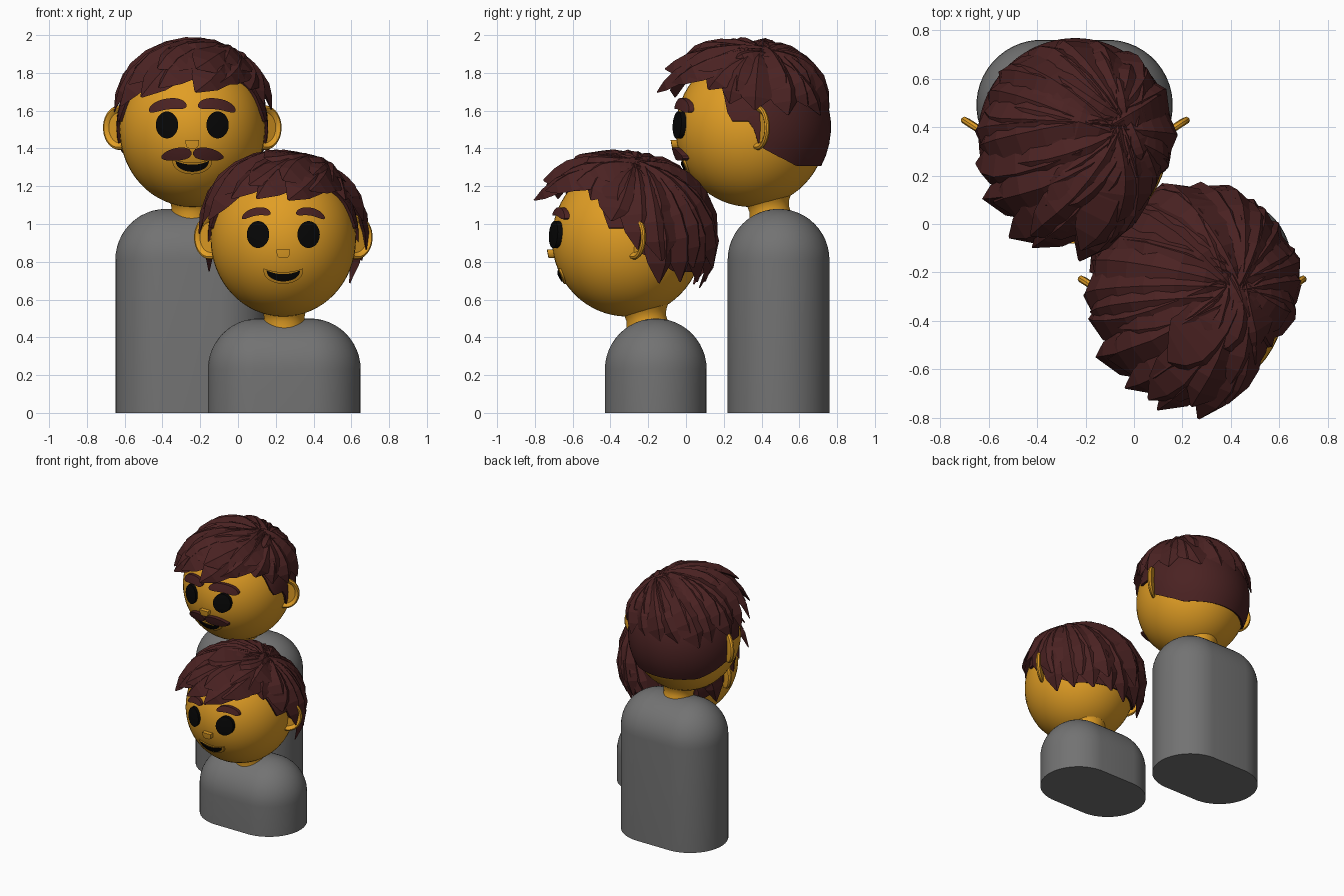
import bpy, bmesh, math, random
from mathutils import Vector, Matrix

if "Cube" in bpy.data.objects:
    bpy.data.objects.remove(bpy.data.objects["Cube"])

random.seed(11)
R = Vector((0.385, 0.40, 0.41))          # head radii


def material(name, rgb):
    m = bpy.data.materials.new(name)
    m.diffuse_color = (*rgb, 1)
    m.use_nodes = True
    m.node_tree.nodes["Principled BSDF"].inputs["Base Color"].default_value = m.diffuse_color
    return m


SKIN = material("golden skin", (0.75, 0.34, 0.018))
HAIR = material("dark brown hair", (0.069, 0.016, 0.016))
GREY = material("grey body", (0.17, 0.17, 0.17))
BLACK = material("black", (0.002, 0.002, 0.002))


def finish(name, bm, mat, smooth=40):
    bmesh.ops.recalc_face_normals(bm, faces=bm.faces)
    me = bpy.data.meshes.new(name)
    bm.to_mesh(me)
    bm.free()
    me.materials.append(mat)
    if smooth:
        me.shade_smooth()
        me.set_sharp_from_angle(angle=math.radians(smooth))
    ob = bpy.data.objects.new(name, me)
    bpy.context.collection.objects.link(ob)
    return ob


def skin_rings(bm, rings, caps=True):
    """Join closed rings of points with quads."""
    vs = [[bm.verts.new(p) for p in ring] for ring in rings]
    n = len(vs[0])
    for a, b in zip(vs, vs[1:]):
        for i in range(n):
            bm.faces.new((a[i], a[(i + 1) % n], b[(i + 1) % n], b[i]))
    if caps:
        bm.faces.new(vs[0])
        bm.faces.new(vs[-1])


def lathe(name, profile, matrix, mat, split=0.0, n=48):
    """Revolve (radius, height); split pulls the two halves apart along x."""
    bm = bmesh.new()
    angles = [(i + 0.5) * math.tau / n for i in range(n)]
    skin_rings(bm, [[matrix @ Vector((r * math.cos(a) + math.copysign(split, math.cos(a)),
                                      r * math.sin(a), h)) for a in angles] for r, h in profile])
    return finish(name, bm, mat)


def ellipsoid(name, centre, radii, mat):
    bm = bmesh.new()
    bmesh.ops.create_uvsphere(bm, u_segments=48, v_segments=32, radius=1,
                              matrix=Matrix.Translation(centre) @ Matrix.Diagonal((*radii, 1)))
    return finish(name, bm, mat)


def plate(name, centre, cols, depth, mat):
    """Raised face detail: columns (x, top, bottom) laid on the head surface."""
    bm = bmesh.new()
    grid = []
    for x, top, bot in cols:
        col = []
        for j in range(5):
            z = top + (bot - top) * j / 4
            y = -R.y * math.sqrt(1 - (x / R.x) ** 2 - (z / R.z) ** 2) + 0.008
            col.append(bm.verts.new(centre + Vector((x, y, z))))
        grid.append(col)
    for a, b in zip(grid, grid[1:]):
        for j in range(4):
            bm.faces.new((a[j], a[j + 1], b[j + 1], b[j]))
    ext = bmesh.ops.extrude_face_region(bm, geom=bm.faces[:])["geom"]
    bmesh.ops.translate(bm, vec=(0, -depth - 0.008, 0),
                        verts=[v for v in ext if isinstance(v, bmesh.types.BMVert)])
    return finish(name, bm, mat)


def table(points, x):
    for (x0, y0), (x1, y1) in zip(points, points[1:]):
        if x <= x1:
            return y0 + (y1 - y0) * (x - x0) / (x1 - x0)
    return points[-1][1]


def direction(az, el):
    a, e = math.radians(az), math.radians(el)
    return Vector((math.cos(e) * math.sin(a), -math.cos(e) * math.cos(a), math.sin(e)))


def on_head(centre, d, lift):
    return centre + Vector((d.x * R.x, d.y * R.y, d.z * R.z)) * (1 + lift)


def clump(bm, centre, root, mid, tip, lifts, width, thick):
    """Tapered, ridged lock of hair swept over the head."""
    n = 7

    def at(t):
        k = ((1 - t) ** 2, 2 * t * (1 - t), t * t)
        d = (root * k[0] + mid * k[1] + tip * k[2]).normalized()
        return d, on_head(centre, d, sum(a * b for a, b in zip(k, lifts)))
    ridge = random.uniform(-0.45, 0.45)
    rings = []
    for i in range(n + 1):
        t = i / n
        d, p = at(t)
        along = (at(t + 0.02)[1] - at(t - 0.02)[1]).normalized()
        side = along.cross(d).normalized()
        up = side.cross(along)
        w = width * table([(0, 0.4), (0.4, 0.9), (0.72, 1), (0.87, 0.7), (1, 0.06)], t)
        h = thick * table([(0, 0.6), (0.75, 1), (1, 0.1)], t)
        rings.append([p - side * w - up * h * 0.8, p + side * w * ridge + up * h,
                      p + side * w - up * h * 0.8, p - up * h])
    skin_rings(bm, rings)


CROWN = Vector((0.45, 0.12, 0.9)).normalized()


def hair(who, centre, line, tips, tip_lift, mid_lift):
    # close-cropped under-layer with a shaped hairline
    bm = bmesh.new()
    rings = []
    for k in range(1, 16):
        t = min(k / 14, 1)
        ring = []
        for az in range(-180, 180, 4):
            d = direction(az, 90 - (90 - table(line, abs(az))) * t)
            ring.append(on_head(centre, d, -0.03 if k == 15 else 0.04 + 0.07 * (1 - t)))
        rings.append(ring)
    skin_rings(bm, rings)
    finish(who + "_hair_base", bm, HAIR, 50)
    # layers of broad locks radiating from the crown, fringe combed sideways
    bm = bmesh.new()
    for count, rise, extra, width in ((19, 0, 0, 0.105), (13, 11, 0.025, 0.12), (8, 30, 0.03, 0.14)):
        for i in range(count):
            az = -180 + 360 * (i + 0.5) / count + random.uniform(-4, 4)
            tip = direction(az, table(tips, az) + rise + random.uniform(-3, 4))
            if -80 < az < 30:
                sweep = direction(az + 45, 35) * 0.75
            else:
                sweep = Vector((-0.3 if az < 0 and az > -120 else 0, 0, 0.2))
            mid = (CROWN + tip + sweep).normalized()
            jig = Vector((random.uniform(-.12, .12), random.uniform(-.12, .12), 0))
            tl = table(tip_lift, az) * (1 if rise < 20 else 0.7)
            clump(bm, centre, (CROWN + jig).normalized(), mid, tip,
                  (mid_lift - 0.05, mid_lift, tl + extra + random.uniform(-.02, .03)),
                  width * random.uniform(0.85, 1.15), 0.03)
    finish(who + "_hair_locks", bm, HAIR, 0)


def figure(who, bx, by, top, centre, brow):
    # body with domed shoulders
    arc = [(0.27 * math.cos(a), top - 0.27 + 0.27 * math.sin(a))
           for a in [math.radians(89.7 * i / 12) for i in range(13)]]
    lathe(who + "_body", [(0.27, 0)] + arc, Matrix.Translation((bx, by, 0)), GREY, 0.135)
    # neck, leaning forward
    lathe(who + "_neck", [(0.10, -0.05), (0.112, -0.035), (0.106, 0), (0.112, 0.03), (0.13, 0.065),
                          (0.155, 0.09), (0.1, 0.11)],
          Matrix.Translation((bx, by - 0.05, top)) @ Matrix.Rotation(math.radians(9), 4, 'X'), SKIN)
    # head and nose
    ellipsoid(who + "_head", centre, R, SKIN)
    plate(who + "_nose", centre, [(0.036 * u, -0.055, -0.072 - 0.028 * math.sqrt(max(0, 1 - u ** 4)))
                                  for u in [k / 6 - 1 for k in range(13)]], 0.03, SKIN)
    # mouth with lip rim
    us = [math.sin(math.pi * (i / 16 - 0.5)) for i in range(17)]
    for part, w, t, b, dep, mat in (("lips", 0.105, 0.155, 0.068, 0.010, SKIN),
                                    ("mouth", 0.088, 0.166, 0.055, 0.015, BLACK)):
        plate(f"{who}_{part}", centre,
              [(u * w, -t - 0.02 * (1 - u * u), -0.168 - b * math.sqrt(max(0, 1 - u * u)) - 0.001)
               for u in us], dep, mat)
    for s, label in ((-1, "left"), (1, "right")):
        # eyes
        plate(f"{who}_eye_{label}", centre,
              [(s * 0.134 + 0.059 * u, 0.024 + 0.071 * math.sqrt(max(0, 1 - u * u)) + 0.0005,
                0.024 - 0.071 * math.sqrt(max(0, 1 - u * u))) for u in us], 0.024, BLACK)
        # eyebrows
        x0, x1, half, dz = brow
        cols = []
        for u in us:
            k = (u + 1) / 2
            z, h = dz + 0.06 * k - 0.085 * k * k, half * max(0.02, 1 - u ** 4) ** 0.5
            cols.append((s * (x0 + (x1 - x0) * k), z + h, z - h))
        plate(f"{who}_eyebrow_{label}", centre, cols, 0.025, HAIR)
        # ears: dished discs angled backwards
        lathe(f"{who}_ear_{label}",
              [(0.01, -0.002), (0.68, -0.002), (0.78, 0.01), (0.88, 0.015), (0.97, 0.01), (1, 0),
               (0.94, -0.012), (0.7, -0.016), (0.01, -0.016)],
              Matrix.Translation(centre) @ Matrix.Diagonal((s, 1, 1, 1))
              @ Matrix.Translation((0.386, 0.037, 0.01)) @ Matrix.Rotation(math.radians(33), 4, 'Z')
              @ Matrix.Rotation(math.radians(90), 4, 'X') @ Matrix.Diagonal((0.1, 0.118, 1, 1)), SKIN, n=32)


ADULT = Vector((-0.242, 0.345, 1.50))
CHILD = Vector((0.24, -0.31, 0.92))
figure("adult", -0.245, 0.49, 1.08, ADULT, (0.03, 0.23, 0.029, 0.127))
figure("child", 0.245, -0.16, 0.50, CHILD, (0.067, 0.22, 0.021, 0.137))

# moustache, two lobes
for s, label in ((-1, "left"), (1, "right")):
    cols = []
    for i in range(15):
        k = i / 14
        h = 0.034 * max(0.03, math.sin(math.pi * k ** 0.8)) ** 0.45
        z = -0.126 - 0.02 * k * k
        cols.append((s * (0.004 + 0.16 * k), z + h, z - h))
    plate(f"adult_moustache_{label}", ADULT, cols, 0.032, HAIR)

# hair: adult has a cropped back, child has long locks at the nape
hair("adult", ADULT,
     [(0, 44), (50, 42), (66, 30), (74, 6), (90, 6), (96, -12), (110, -19), (130, -27), (180, -27)],
     [(-180, 14), (-120, 12), (-85, 8), (-60, 17), (-30, 23), (0, 23), (30, 31), (50, 31), (75, 15),
      (100, 11), (180, 14)],
     [(-180, 0.07), (-100, 0.09), (-70, 0.12), (-30, 0.32), (0, 0.36), (30, 0.24), (60, 0.1), (180, 0.07)], 0.17)
hair("child", CHILD,
     [(0, 44), (50, 42), (66, 30), (76, 8), (92, 8), (100, -10), (130, -24), (180, -24)],
     [(-180, -31), (-112, -27), (-92, 4), (-60, 14), (-30, 23), (0, 23), (30, 31), (50, 31), (75, 14),
      (92, 4), (112, -27), (180, -31)],
     [(-180, 0.18), (-110, 0.15), (-70, 0.16), (-30, 0.30), (0, 0.34), (30, 0.24), (60, 0.12), (110, 0.15),
      (180, 0.18)], 0.13)
